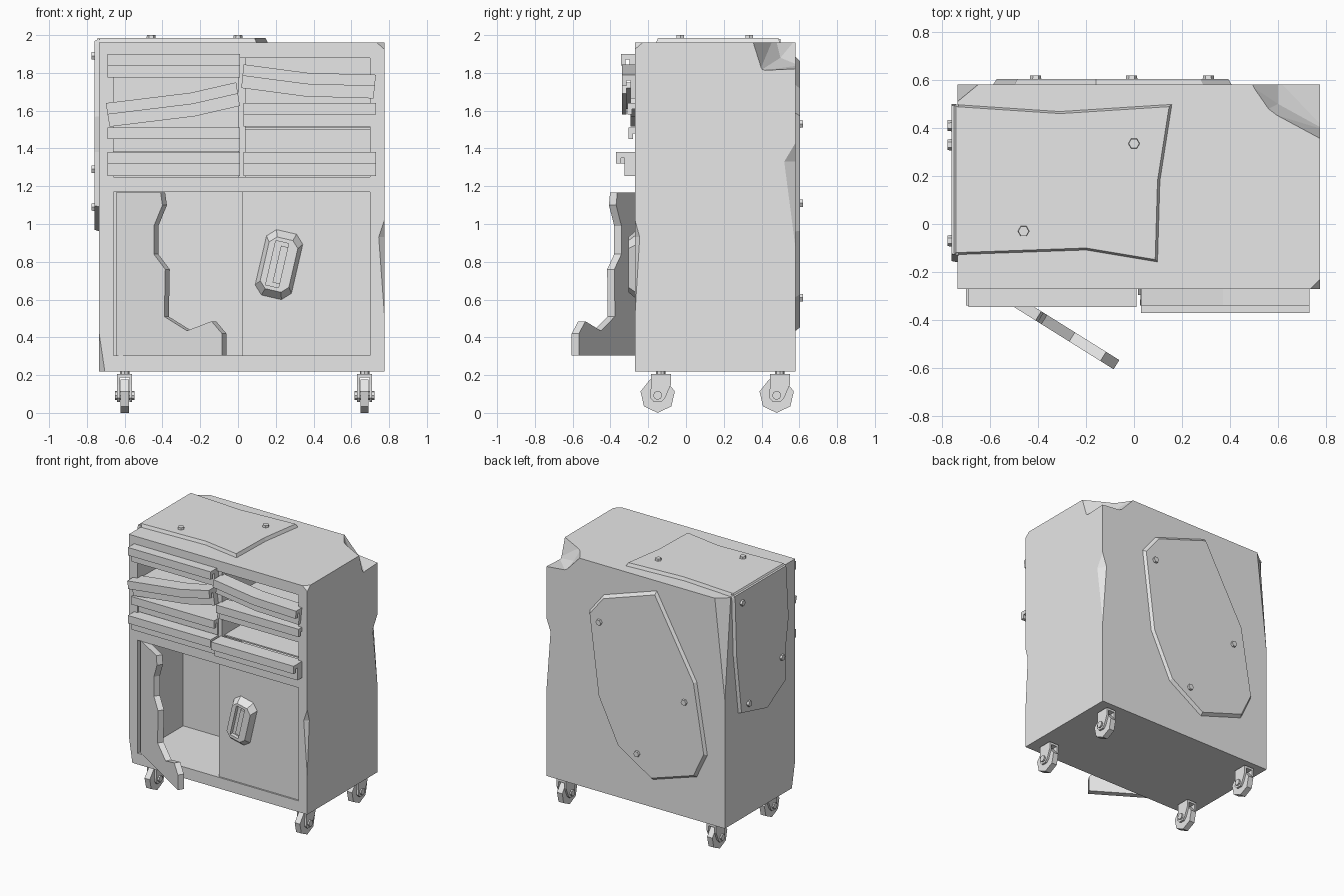
import bpy, bmesh, math
from mathutils import Vector, Matrix

if "Cube" in bpy.data.objects:
    bpy.data.objects.remove(bpy.data.objects["Cube"])

grey = bpy.data.materials.new("painted_grey")
grey.use_nodes = True
grey.diffuse_color = (0.8, 0.8, 0.8, 1)
grey.node_tree.nodes["Principled BSDF"].inputs["Base Color"].default_value = (0.8, 0.8, 0.8, 1)


def add(name, bm):
    bmesh.ops.recalc_face_normals(bm, faces=bm.faces[:])
    mesh = bpy.data.meshes.new(name)
    bm.to_mesh(mesh)
    bm.free()
    mesh.materials.append(grey)
    obj = bpy.data.objects.new(name, mesh)
    bpy.context.scene.collection.objects.link(obj)
    return obj


def loft(name, rings):
    """Join closed rings of points and cap both ends."""
    bm = bmesh.new()
    loops = [[bm.verts.new(p) for p in ring] for ring in rings]
    n = len(loops[0])
    for a, b in zip(loops, loops[1:]):
        for i in range(n):
            j = (i + 1) % n
            bm.faces.new((a[i], a[j], b[j], b[i]))
    bm.faces.new(loops[0][::-1])
    bm.faces.new(loops[-1])
    return add(name, bm)


def prism(name, pts, place, w0, w1, shrink=1.0):
    """Extrude a 2D outline; place maps (u, v, w) to space."""
    cu = sum(p[0] for p in pts) / len(pts)
    cv = sum(p[1] for p in pts) / len(pts)
    top = [place(cu + (u - cu) * shrink, cv + (v - cv) * shrink, w1) for u, v in pts]
    return loft(name, [[place(u, v, w0) for u, v in pts], top])


def along_x(u, v, w): return (w, u, v)
def along_y(u, v, w): return (u, w, v)
def along_z(u, v, w): return (u, v, w)


def box(name, x0, x1, y0, y1, z0, z1):
    return prism(name, [(x0, y0), (x1, y0), (x1, y1), (x0, y1)], along_z, z0, z1)


def ngon(cu, cv, r, n, turn=0.0):
    return [(cu + r * math.cos(turn + math.tau * i / n),
             cv + r * math.sin(turn + math.tau * i / n)) for i in range(n)]


def hull(name, pts):
    bm = bmesh.new()
    for p in pts:
        bm.verts.new(p)
    res = bmesh.ops.convex_hull(bm, input=bm.verts[:])
    spare = {v for v in res["geom_interior"] if isinstance(v, bmesh.types.BMVert)}
    bmesh.ops.delete(bm, geom=list(spare), context='VERTS')
    return add(name, bm)


def cut(obj, cutters):
    for c in cutters:
        m = obj.modifiers.new("cut", 'BOOLEAN')
        m.operation, m.solver, m.object = 'DIFFERENCE', 'EXACT', c
    bpy.context.view_layer.update()
    dg = bpy.context.evaluated_depsgraph_get()
    mesh = bpy.data.meshes.new_from_object(obj.evaluated_get(dg))
    obj.modifiers.clear()
    obj.data = mesh
    for c in cutters:
        bpy.data.objects.remove(c)


# Cabinet body with two openings and dented corners
L, R, F, B, T, Z = -0.735, 0.775, -0.27, 0.58, 1.96, 0.22
body = box("cabinet_body", L, R, F, B, Z, T)
cut(body, [
    box("lower_opening", -0.66, 0.70, -0.4, 0.28, 0.305, 1.17),
    box("drawer_opening", -0.66, 0.70, -0.4, 0.28, 1.25, 1.88),
    hull("front_nick", [(R, F, 1.02), (R, F, 0.52), (0.745, F, 0.93), (R, -0.245, 0.93), (0.85, -0.35, 0.9)]),
    hull("back_nick", [(R, B, 1.43), (R, B, 0.87), (0.74, B, 1.33), (R, 0.52, 1.33), (0.85, 0.66, 1.2)]),
    hull("front_chip", [(0.735, F, T), (R, -0.23, T), (R, F, 1.925), (0.85, -0.35, 2.0)]),
    hull("back_chip", [(L, 0.51, T), (-0.65, B, T), (L, B, 1.2), (-0.85, 0.7, 2.0)]),
    hull("foot_chip", [(L, F, 0.42), (-0.705, F, Z), (L, -0.23, Z), (-0.8, -0.34, 0.18)]),
    hull("torn_corner", [(0.45, 0.6, 2), (0.54, 0.47, 2), (0.66, 0.45, 2), (0.8, 0.33, 2), (0.8, 0.6, 2),
                         (0.8, 0.39, 1.81), (0.8, 0.6, 1.82), (0.6, 0.6, 1.84), (0.6, 0.5, 1.88)]),
])

# Drawer dividers
box("drawer_divider", 0.0, 0.04, -0.25, 0.285, 1.245, 1.885)
for i, z in enumerate((1.38, 1.51, 1.635)):
    box(f"drawer_shelf_{i + 1}", -0.665, 0.705, -0.22, 0.285, z - 0.01, z)

# Drawer fronts with a hooked pull along the top
hook = [(0, 0), (0, -0.06), (0.025, -0.06), (0.025, -0.03), (0.045, -0.03),
        (0.045, -0.125), (0.12, -0.125), (0.12, 0)]


def drawer(name, front, stations, lean=0.0):
    loft(name, [[(x - lean * dz, front + d, z + dz) for d, dz in hook] for x, z in stations])


for name, front, top in (("left_drawer_top", -0.345, 1.90), ("left_drawer_third", -0.305, 1.51),
                         ("left_drawer_bottom", -0.345, 1.38)):
    drawer(name, front, [(-0.69, top), (0.01, top)])
for name, front, top in (("right_drawer_second", -0.31, 1.64), ("right_drawer_bottom", -0.37, 1.38)):
    drawer(name, front, [(0.03, top), (0.73, top)])
drawer("left_drawer_bent", -0.34, [(-0.70, 1.64), (-0.25, 1.695), (-0.01, 1.75)], 0.16)
drawer("right_drawer_bent", -0.34, [(0.03, 1.845), (0.37, 1.80), (0.73, 1.79)], -0.1)

# Closed right door and its recessed handle
box("right_door", 0.02, 0.70, -0.258, -0.22, 0.305, 1.17)
tilt = Matrix.Rotation(math.radians(13), 3, 'Y')


def on_door(u, v, w):
    return Vector((0.217, 0, 0.785)) + tilt @ Vector((u, w, v))


w, h, c = 0.1, 0.18, 0.045
handle = prism("door_handle", [(-w + c, -h), (w - c, -h), (w, -h + c), (w, h - c), (w - c, h),
                               (-w + c, h), (-w, h - c), (-w, -h + c)], on_door, -0.255, -0.305, 0.78)
cut(handle, [prism("handle_slot", [(-0.045, -0.12), (0.025, -0.12), (0.025, 0.12), (-0.045, 0.12)],
                   on_door, -0.35, -0.275)])
prism("handle_grip", [(-0.012, -0.1), (0.025, -0.1), (0.025, 0.1), (-0.012, 0.1)], on_door, -0.27, -0.295)

# Broken left door, swung open
swing = math.radians(-32)
torn = [(-0.645, 0.305), (-0.085, 0.305), (-0.085, 0.42), (-0.14, 0.485), (-0.27, 0.435), (-0.39, 0.51),
        (-0.385, 0.76), (-0.445, 0.84), (-0.445, 0.99), (-0.40, 1.10), (-0.41, 1.168), (-0.645, 1.168)]


def on_swing(u, v, w):
    a = (u + 0.645) / math.cos(swing)
    return (-0.645 + a * math.cos(swing) - w * math.sin(swing),
            -0.255 + a * math.sin(swing) + w * math.cos(swing), v)


prism("left_door", torn, on_swing, 0.045, 0.0)

# Patch plates and their hex bolts
patches = [
    ("top", along_z, T - 0.005, 1.985, [(-0.76, 0.50), (-0.31, 0.47), (0.16, 0.50), (0.11, 0.18),
                                        (0.10, -0.16), (-0.2, -0.11), (-0.76, -0.13)],
     [(-0.46, -0.03), (0.0, 0.335)]),
    ("side", along_x, L + 0.005, -0.76, [(0.50, 1.98), (0.48, 1.5), (0.42, 1.04), (0.10, 0.96),
                                         (-0.12, 1.09), (-0.13, 1.38), (-0.16, 1.57), (-0.13, 1.98)],
     [(0.41, 1.89), (-0.07, 1.29), (0.33, 1.09)]),
    ("back", along_y, B - 0.005, 0.603, [(0.41, 1.59), (0.29, 1.74), (-0.16, 1.89), (-0.50, 1.28),
                                         (-0.59, 0.74), (-0.50, 0.55), (-0.13, 0.43), (0.16, 0.61), (0.33, 0.96)],
     [(0.31, 1.53), (-0.41, 1.11), (-0.01, 0.61)]),
]
for name, place, w0, w1, outline, bolts in patches:
    prism(f"{name}_patch", outline, place, w0, w1, 0.965 if name != "side" else 0.98)
    out = math.copysign(0.016, w1)
    for i, (u, v) in enumerate(bolts):
        prism(f"{name}_bolt_{i + 1}", ngon(u, v, 0.026, 6), place, w1 - out, w1 + out, 0.85)

# Casters
for side, x in (("left", 0.67), ("right", -0.60)):
    for end, y in (("front", -0.15), ("back", 0.48)):
        tag = f"{end}_{side}"
        prism(f"{tag}_wheel", ngon(y, 0.093, 0.093, 7, -math.pi / 2), along_x, x - 0.022, x + 0.022)
        cheek = [(y - 0.035, 0.205), (y + 0.07, 0.205), (y + 0.07, 0.15), (y + 0.04, 0.08),
                 (y + 0.02, 0.058), (y - 0.02, 0.058), (y - 0.04, 0.08), (y - 0.035, 0.15)]
        for s in (-1, 1):
            prism(f"{tag}_fork_{'inner' if s < 0 else 'outer'}", cheek, along_x, x + s * 0.025, x + s * 0.04)
        box(f"{tag}_fork_top", x - 0.04, x + 0.04, y - 0.035, y + 0.07, 0.188, 0.205)
        prism(f"{tag}_axle", ngon(y, 0.093, 0.024, 8), along_x, x - 0.052, x + 0.052)
        prism(f"{tag}_stem", ngon(y + 0.017, y * 0, 0.025, 8), lambda u, v, w: (x + v, u, w), 0.2, 0.225)
